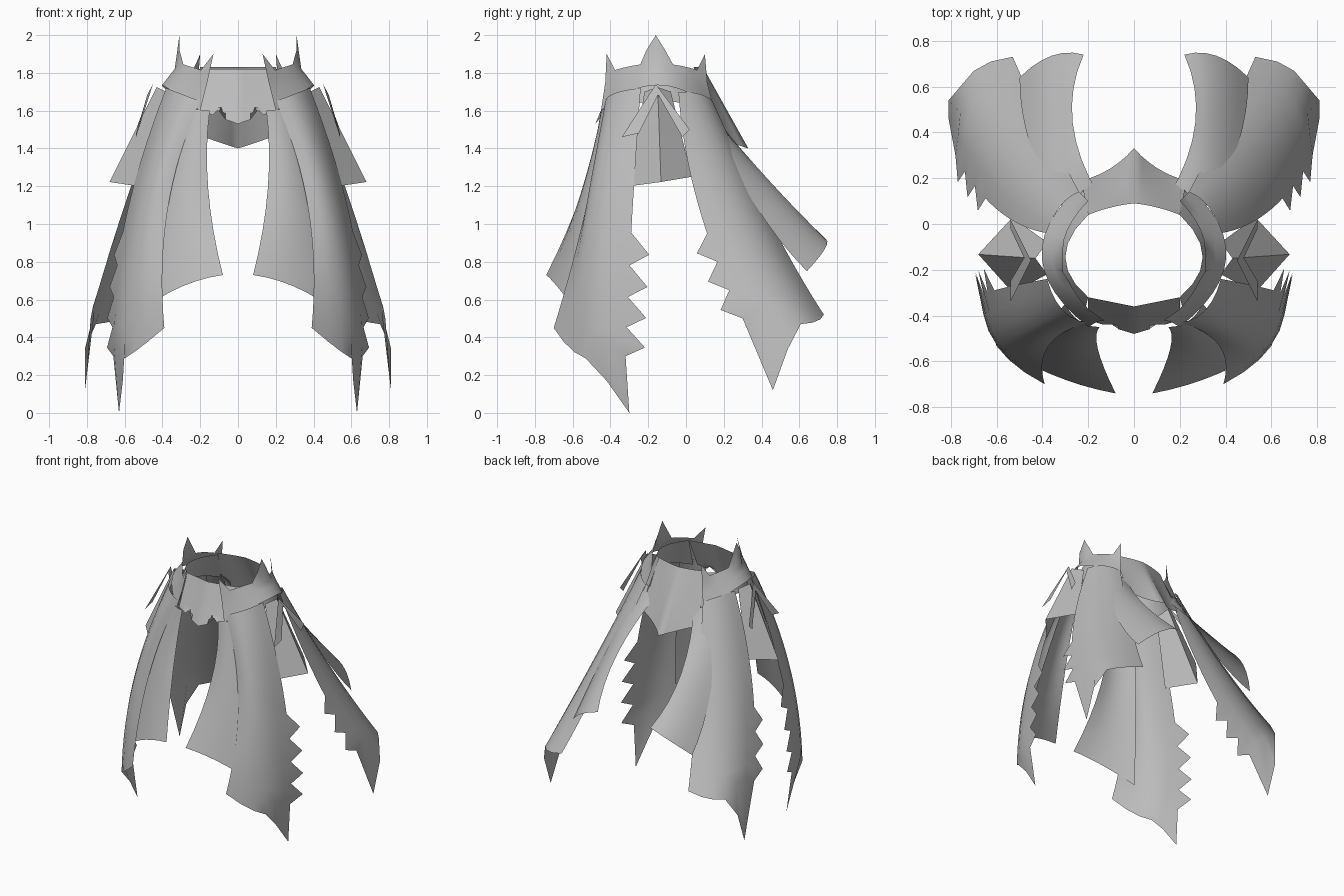
import bpy
import bmesh
from mathutils import Vector

default_cube = bpy.data.objects.get("Cube")
if default_cube:
    bpy.data.objects.remove(default_cube, do_unlink=True)

# One plain cloth and leather grey for every part
grey = bpy.data.materials.new("plain_grey")
grey.use_nodes = True
grey.diffuse_color = (0.5, 0.5, 0.5, 1)
shader = grey.node_tree.nodes["Principled BSDF"]
shader.inputs["Base Color"].default_value = grey.diffuse_color


def curve_point(controls, factor):
    """Point on a Bezier curve with any number of control points."""
    points = [Vector(control) for control in controls]
    while len(points) > 1:
        points = [a.lerp(b, factor) for a, b in zip(points, points[1:])]
    return points[0]


def make_object(name, bm):
    """Turn half of a part into a smooth, mirrored object."""
    mesh = bpy.data.meshes.new(name)
    bm.to_mesh(mesh)
    bm.free()
    mesh.materials.append(grey)
    part = bpy.data.objects.new(name, mesh)
    bpy.context.collection.objects.link(part)
    mirror = part.modifiers.new("mirror", 'MIRROR')
    mirror.use_axis[0] = True
    bpy.ops.object.select_all(action='DESELECT')
    part.select_set(True)
    bpy.context.view_layer.objects.active = part
    bpy.ops.object.shade_smooth_by_angle(angle=1)


def patch(name, start, end, middle=None, steps=8, across=6, tips=(), torn_from=None, tear=None):
    """Curved sheet between two side edges that run downward.
    middle bows the sheet, tips pull single border points into spikes,
    and tear pushes every other point of the end edge out into teeth."""
    edges = [start, middle, end] if middle else [start, end]
    bm = bmesh.new()
    grid = []
    for row in range(steps + 1):
        section = [curve_point(edge, row / steps) for edge in edges]
        grid.append([bm.verts.new(curve_point(section, column / across))
                     for column in range(across + 1)])
    if tear:
        for row in range(torn_from, steps, 2):
            grid[row][across].co += Vector(tear)
    for row, column, position in tips:
        grid[row][column].co = position
    for upper, lower in zip(grid, grid[1:]):
        for column in range(across):
            bm.faces.new((upper[column], lower[column],
                          lower[column + 1], upper[column + 1]))
    bmesh.ops.recalc_face_normals(bm, faces=bm.faces)
    make_object(name, bm)


# Waistband: curved sides and pointed plates at the front and back
patch("waistband_side",
      start=[(.2, -.32, 1.82), (.22, -.4, 1.6)],
      middle=[(.4, -.15, 1.8), (.5, -.15, 1.7)],
      end=[(.2, .04, 1.82), (.22, .15, 1.6)])
patch("front_plate",
      start=[(0, -.36, 1.82), (0, -.48, 1.53)],
      end=[(.2, -.32, 1.82), (.2, -.42, 1.6)],
      tips=[(8, 3, (.09, -.44, 1.62))])
patch("back_plate",
      start=[(0, .09, 1.83), (0, .33, 1.4)],
      middle=[(.1, .08, 1.83), (.1, .22, 1.43)],
      end=[(.2, .04, 1.83), (.23, .19, 1.48)])

# Flared hip collar with three spikes on its rim
patch("hip_collar",
      start=[(.15, -.42, 1.8), (.2, -.45, 1.6)],
      middle=[(.45, -.15, 1.9), (.58, -.15, 1.87)],
      end=[(.2, .1, 1.8), (.25, .15, 1.6)],
      steps=4, across=12,
      tips=[(0, 0, (.13, -.42, 1.9)), (0, 5, (.31, -.21, 1.92)), (0, 6, (.31, -.16, 2)),
            (0, 7, (.31, -.11, 1.92)), (0, 12, (.2, .1, 1.9))])

# Chevron flap at each hip
patch("hip_chevron",
      start=[(.54, -.34, 1.46), (.54, -.25, 1.48)],
      middle=[(.36, -.16, 2), (.42, -.16, 1.9)],
      end=[(.54, .02, 1.5), (.54, -.02, 1.46)],
      steps=1, across=2)

# Side skirt piece folded along a ridge
patch("side_skirt",
      start=[(.38, -.22, 1.7), (.53, -.3, 1.2)],
      middle=[(.48, -.15, 1.75), (.83, -.13, 1.22)],
      end=[(.38, -.08, 1.7), (.53, .03, 1.25)],
      across=2)

# Front panels: a plain one below, a longer torn one above
patch("front_under_panel",
      start=[(.15, -.45, 1.6), (.2, -.5, 1.2), (.08, -.74, .73)],
      middle=[(.25, -.45, 1.6), (.3, -.6, 1.1), (.3, -.7, .7)],
      end=[(.3, -.35, 1.65), (.43, -.48, 1.1), (.5, -.59, .55)])
patch("front_outer_panel",
      start=[(.2, -.43, 1.65), (.45, -.5, 1.1), (.39, -.7, .45)],
      middle=[(.33, -.42, 1.7), (.6, -.65, 1.05), (.68, -.55, .2)],
      end=[(.38, -.24, 1.72), (.7, -.3, .9), (.66, -.32, .3)],
      steps=16, torn_from=9, tear=(.03, .1, -.03),
      tips=[(16, 4, (.61, -.42, .17)), (16, 5, (.63, -.3, 0))])

# Back panels, arranged the same way
patch("back_under_panel",
      start=[(.15, .12, 1.6), (.35, .45, 1.2), (.22, .74, .92)],
      middle=[(.25, .13, 1.65), (.42, .4, 1.15), (.36, .78, .9)],
      end=[(.32, .08, 1.65), (.5, .34, 1.05), (.5, .64, .75)])
patch("back_outer_panel",
      start=[(.24, .14, 1.65), (.42, .48, .9), (.53, .73, .52)],
      middle=[(.34, .1, 1.7), (.6, .3, 1.1), (.85, .7, .43)],
      end=[(.38, -.04, 1.7), (.62, 0, 1.1), (.78, .3, .5)],
      steps=16, torn_from=11, tear=(.01, -.08, -.03),
      tips=[(16, 4, (.81, .54, .34)), (16, 5, (.81, .46, .12))])
